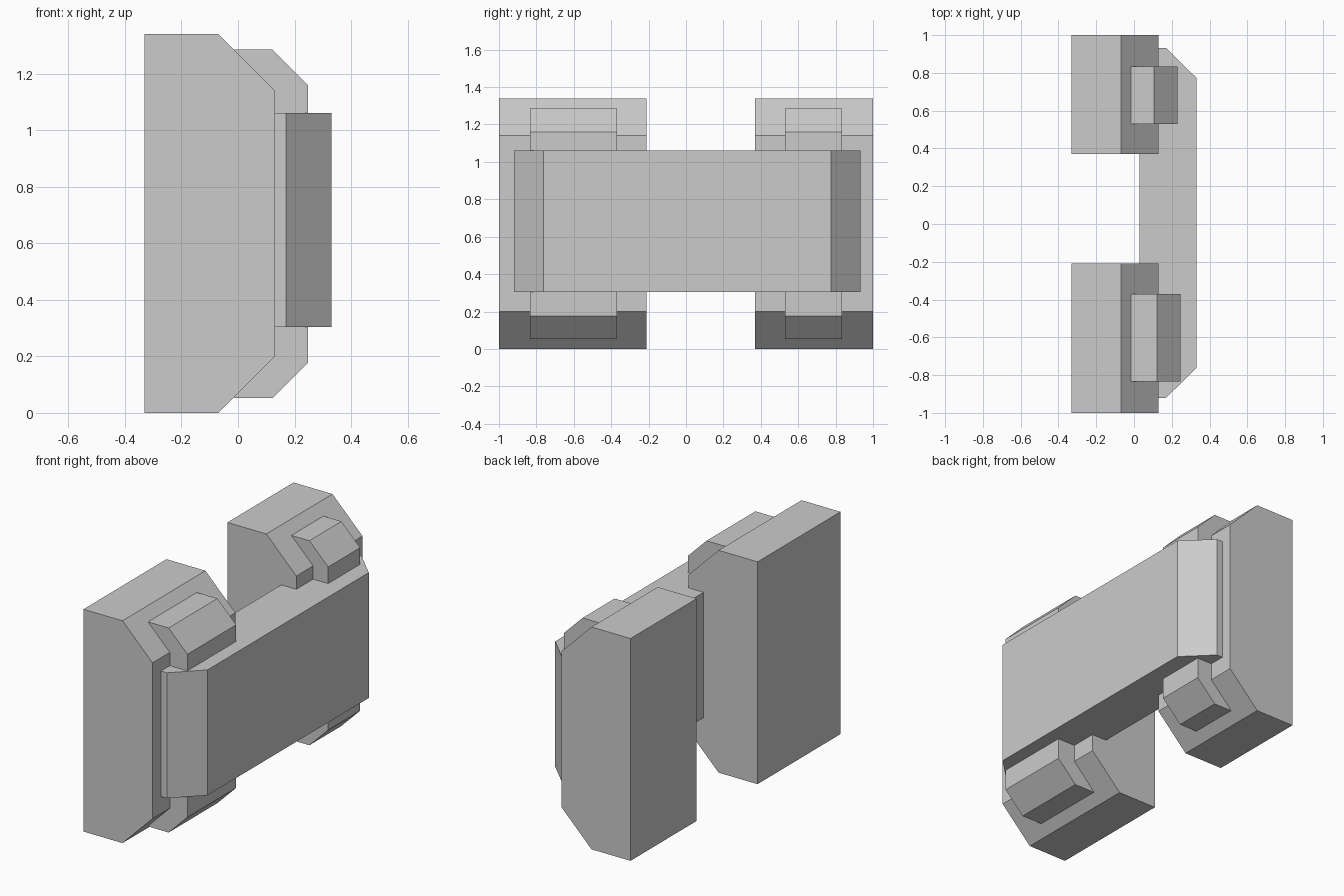
import bpy, bmesh
from mathutils import Vector

if "Cube" in bpy.data.objects:
    bpy.data.objects.remove(bpy.data.objects["Cube"])


def prism(name, profile, to_3d, lo, hi):
    """Extrude a closed 2D profile from lo to hi; to_3d places (u, v, depth)."""
    bm = bmesh.new()
    base = bm.faces.new([bm.verts.new(to_3d(u, v, lo)) for u, v in profile])
    new = bmesh.ops.extrude_face_region(bm, geom=[base])["geom"]
    shift = Vector(to_3d(0, 0, hi)) - Vector(to_3d(0, 0, lo))
    bmesh.ops.translate(bm, vec=shift,
                        verts=[g for g in new if isinstance(g, bmesh.types.BMVert)])
    bmesh.ops.recalc_face_normals(bm, faces=bm.faces[:])
    mesh = bpy.data.meshes.new(name)
    bm.to_mesh(mesh)
    bm.free()
    obj = bpy.data.objects.new(name, mesh)
    bpy.context.collection.objects.link(obj)
    return obj


def chamfered(back, front, lo, hi, cut_u, cut_v):
    """Rectangle with both front corners cut off."""
    return [(back, lo), (front - cut_u, lo), (front, lo + cut_v),
            (front, hi - cut_v), (front - cut_u, hi), (back, hi)]


def along_y(u, v, d):
    return (u, d, v)


def along_z(u, v, d):
    return (u, v, d)


# Upright blocks, each with a smaller raised pad on its front
# (side, block y range, pad y range, pad front x)
for side, block, pad, pad_x in (
        ("near", (-1.0, -0.21), (-0.835, -0.37), 0.247),
        ("far", (0.37, 1.0), (0.53, 0.835), 0.23)):
    prism(f"{side}_block", chamfered(-0.33, 0.13, 0.0, 1.34, 0.20, 0.20),
          along_y, *block)
    prism(f"{side}_pad", chamfered(-0.015, pad_x, 0.052, 1.285, 0.125, 0.125),
          along_y, *pad)

# Wide bar joining the two blocks
prism("cross_bar", chamfered(0.03, 0.33, -0.92, 0.932, 0.16, 0.158),
      along_z, 0.304, 1.06)
